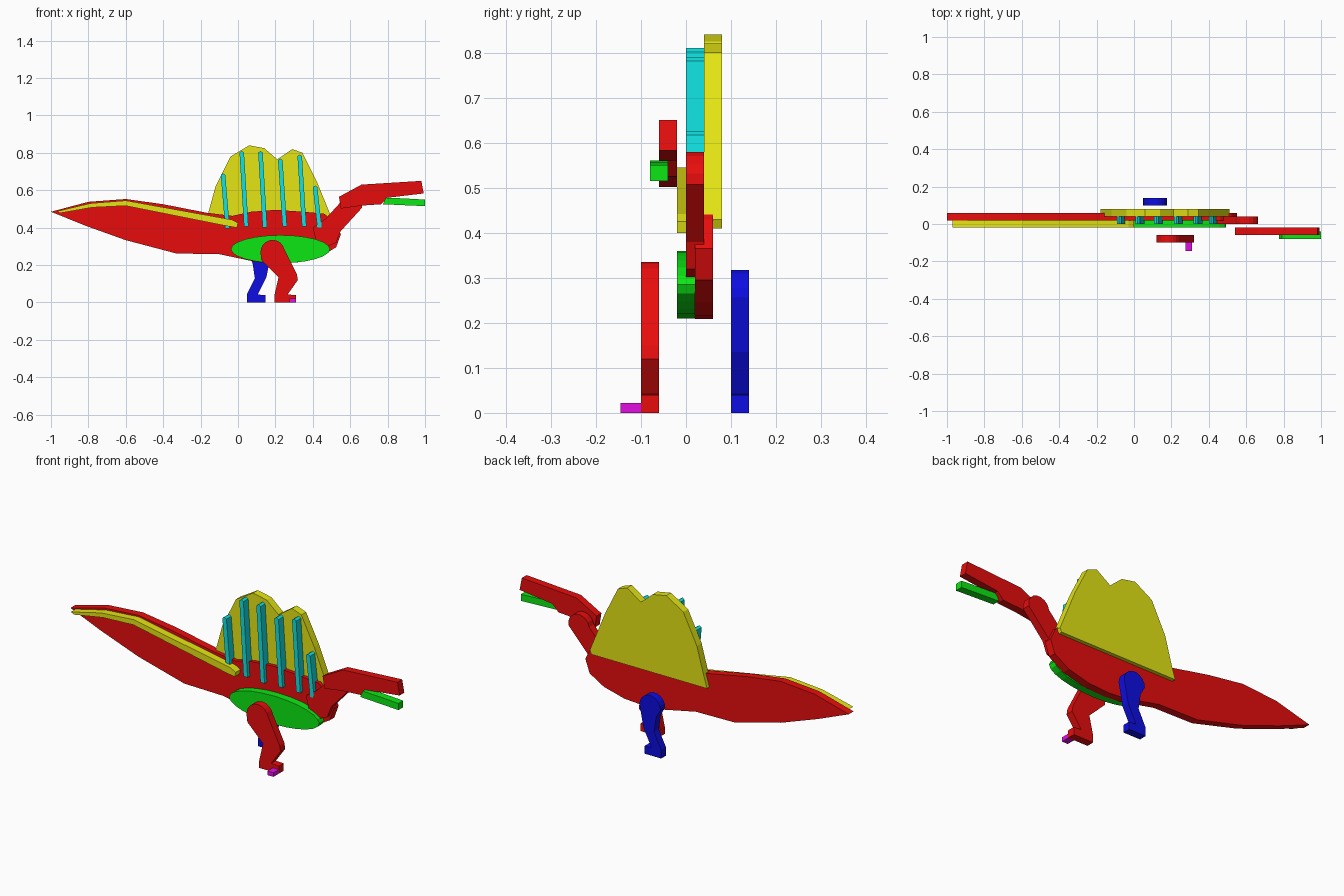
import bpy, bmesh, math


def material(name, rgb):
    m = bpy.data.materials.new(name)
    m.diffuse_color = (*rgb, 1)
    return m


RED = material("red", (0.83, 0.004, 0.004))
YELLOW = material("yellow", (0.78, 0.78, 0.007))
GREEN = material("green", (0.004, 0.83, 0.007))
CYAN = material("cyan", (0.006, 0.76, 0.76))
BLUE = material("blue", (0.004, 0.004, 0.76))
MAGENTA = material("magenta", (0.76, 0.004, 0.76))


def plate(name, outline, y0, mat, depth=0.04):
    """Cut a flat plate from an (x, z) outline, y0 being its front face."""
    bm = bmesh.new()
    face = bm.faces.new([bm.verts.new((x, y0, z)) for x, z in outline])
    out = bmesh.ops.extrude_face_region(bm, geom=[face])
    moved = [v for v in out["geom"] if isinstance(v, bmesh.types.BMVert)]
    bmesh.ops.translate(bm, verts=moved, vec=(0, depth, 0))
    bmesh.ops.recalc_face_normals(bm, faces=bm.faces)
    me = bpy.data.meshes.new(name)
    bm.to_mesh(me)
    bm.free()
    me.materials.append(mat)
    ob = bpy.data.objects.new(name, me)
    bpy.context.collection.objects.link(ob)
    return ob


def arc(cx, cz, rx, rz, a0, a1, n):
    """Points on an elliptical arc, angles in degrees."""
    return [(cx + rx * math.cos(math.radians(a0 + (a1 - a0) * i / n)),
             cz + rz * math.sin(math.radians(a0 + (a1 - a0) * i / n)))
            for i in range(n + 1)]


# Body and tail in one plate
plate("body_and_tail", [
    (-1.0, 0.485), (-0.8, 0.538), (-0.6, 0.553), (-0.4, 0.525), (-0.17, 0.48),
    (-0.03, 0.463), (0.07, 0.485), (0.2, 0.495), (0.35, 0.485), (0.46, 0.475),
    (0.52, 0.43), (0.55, 0.365), (0.525, 0.295), (0.44, 0.245), (0.32, 0.215),
    (0.2, 0.208), (0.1, 0.216), (-0.1, 0.258), (-0.33, 0.262), (-0.6, 0.333),
    (-0.82, 0.412)], 0.02, RED)

# Back sail with two humps
plate("sail", [
    (-0.18, 0.41), (-0.16, 0.475), (-0.12, 0.62), (-0.04, 0.78), (0.06, 0.84),
    (0.14, 0.825), (0.21, 0.765), (0.29, 0.82), (0.345, 0.80), (0.42, 0.65),
    (0.51, 0.43), (0.50, 0.41)], 0.04, YELLOW)

# Sail spines: top x, top z, bottom z
for i, (x, top, low) in enumerate([
        (-0.08, 0.69, 0.395), (0.02, 0.81, 0.405), (0.12, 0.81, 0.40),
        (0.226, 0.77, 0.405), (0.33, 0.79, 0.405), (0.412, 0.625, 0.40)]):
    w = 0.012
    lean = 0.024
    plate(f"sail_spine_{i + 1}", [
        (x - w, top - 0.008), (x, top), (x + w, top - 0.008),
        (x + lean + w, low), (x + lean - w, low)], 0.0, CYAN)

# Tail stripe
plate("tail_stripe", [
    (-0.97, 0.487), (-0.79, 0.53), (-0.6, 0.545), (-0.03, 0.442), (0.0, 0.425),
    (-0.005, 0.40), (-0.05, 0.407), (-0.6, 0.517), (-0.78, 0.508),
    (-0.95, 0.478)], -0.02, YELLOW)

# Belly
plate("belly", arc(0.227, 0.285, 0.265, 0.075, 0, 345, 23), -0.02, GREEN)

# Neck with a rounded head end
plate("neck", arc(0.603, 0.518, 0.062, 0.062, -10, 170, 8) + [
    (0.47, 0.45), (0.40, 0.40), (0.42, 0.32), (0.48, 0.30), (0.525, 0.32),
    (0.548, 0.38)], 0.0, RED)

# Head and jaw
plate("head", [
    (0.54, 0.565), (0.66, 0.63), (0.98, 0.65), (0.993, 0.583), (0.80, 0.56),
    (0.765, 0.525), (0.66, 0.518), (0.55, 0.502)], -0.06, RED)
plate("jaw", [
    (0.79, 0.56), (0.87, 0.557), (1.0, 0.55), (1.0, 0.515), (0.775, 0.525)],
    -0.08, GREEN)

# Near leg with its claw
plate("near_leg", arc(0.185, 0.267, 0.065, 0.068, 15, 180, 9) + [
    (0.125, 0.225), (0.217, 0.135), (0.195, 0.04), (0.195, 0.0), (0.31, 0.0),
    (0.31, 0.04), (0.265, 0.042), (0.32, 0.12), (0.315, 0.15)], -0.10, RED)
plate("claw", [(0.275, 0), (0.31, 0), (0.31, 0.022), (0.275, 0.022)],
      -0.145, MAGENTA, 0.045)

# Far leg
plate("far_leg", arc(0.114, 0.256, 0.062, 0.062, 0, 180, 9) + [
    (0.078, 0.21), (0.09, 0.13), (0.048, 0.045), (0.048, 0.0), (0.147, 0.0),
    (0.147, 0.04), (0.105, 0.042), (0.152, 0.135)], 0.10, BLUE)
